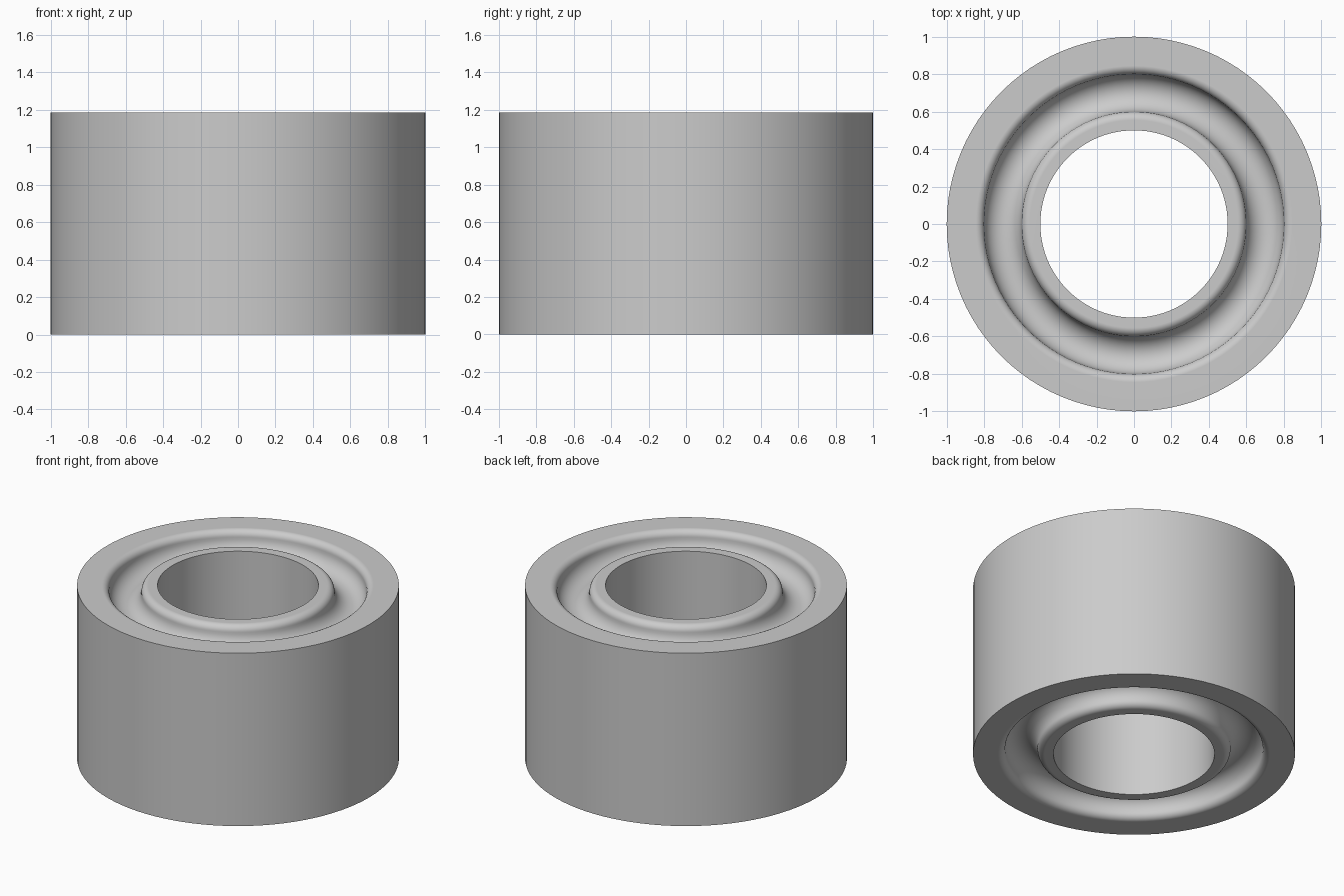
import bpy, bmesh, math
from mathutils import Vector

if "Cube" in bpy.data.objects:
    bpy.data.objects.remove(bpy.data.objects["Cube"], do_unlink=True)

HEIGHT = 1.185
OUTER, BORE = 1.0, 0.5
GROOVE_IN, GROOVE_OUT = 0.6, 0.8   # steepest points of the groove walls
LIP = 0.045                        # rounding of the groove rims
SEGMENTS = 96

# Plain grey for the whole sleeve
grey = bpy.data.materials.new("light_grey")
grey.use_nodes = True
grey.diffuse_color = (0.6, 0.6, 0.6, 1)
grey.node_tree.nodes["Principled BSDF"].inputs["Base Color"].default_value = (0.6, 0.6, 0.6, 1)


def arc(cx, cz, radius, start, end, steps):
    """Points on an arc in the radius/height plane, angles in degrees."""
    angles = [math.radians(start + (end - start) * i / steps) for i in range(steps + 1)]
    return [(cx + radius * math.cos(a), cz + radius * math.sin(a)) for a in angles]


# Top half of the section: bore edge, rounded lip, round-bottomed groove, lip, rim
rim = HEIGHT - LIP
middle = (GROOVE_IN + GROOVE_OUT) / 2
top = [(BORE, HEIGHT)]
top += arc(GROOVE_IN - LIP, rim, LIP, 90, 0, 8)
top += arc(middle, rim, middle - GROOVE_IN, 180, 360, 20)[1:-1]
top += arc(GROOVE_OUT + LIP, rim, LIP, 180, 90, 8)
top += [(OUTER, HEIGHT)]

# The underside repeats the same groove
section = top + [(r, HEIGHT - z) for r, z in reversed(top)]

# Turn the section around the z axis
bm = bmesh.new()
verts = [bm.verts.new((r, 0, z)) for r, z in section]
edges = [bm.edges.new((verts[i - 1], verts[i])) for i in range(len(verts))]
bmesh.ops.spin(bm, geom=verts + edges, cent=Vector(), axis=Vector((0, 0, 1)),
               angle=math.tau, steps=SEGMENTS, use_merge=False)
bmesh.ops.remove_doubles(bm, verts=bm.verts[:], dist=0.0005)
bmesh.ops.recalc_face_normals(bm, faces=bm.faces[:])

mesh = bpy.data.meshes.new("grooved_sleeve")
bm.to_mesh(mesh)
bm.free()
mesh.materials.append(grey)
sleeve = bpy.data.objects.new("grooved_sleeve", mesh)
bpy.context.collection.objects.link(sleeve)

# Smooth curves, crisp rim edges, flat-looking end rings
bpy.ops.object.select_all(action="DESELECT")
sleeve.select_set(True)
bpy.context.view_layer.objects.active = sleeve
bpy.ops.object.shade_smooth_by_angle(angle=math.radians(35))
weighted = sleeve.modifiers.new("even_shading", "WEIGHTED_NORMAL")
weighted.keep_sharp = True
